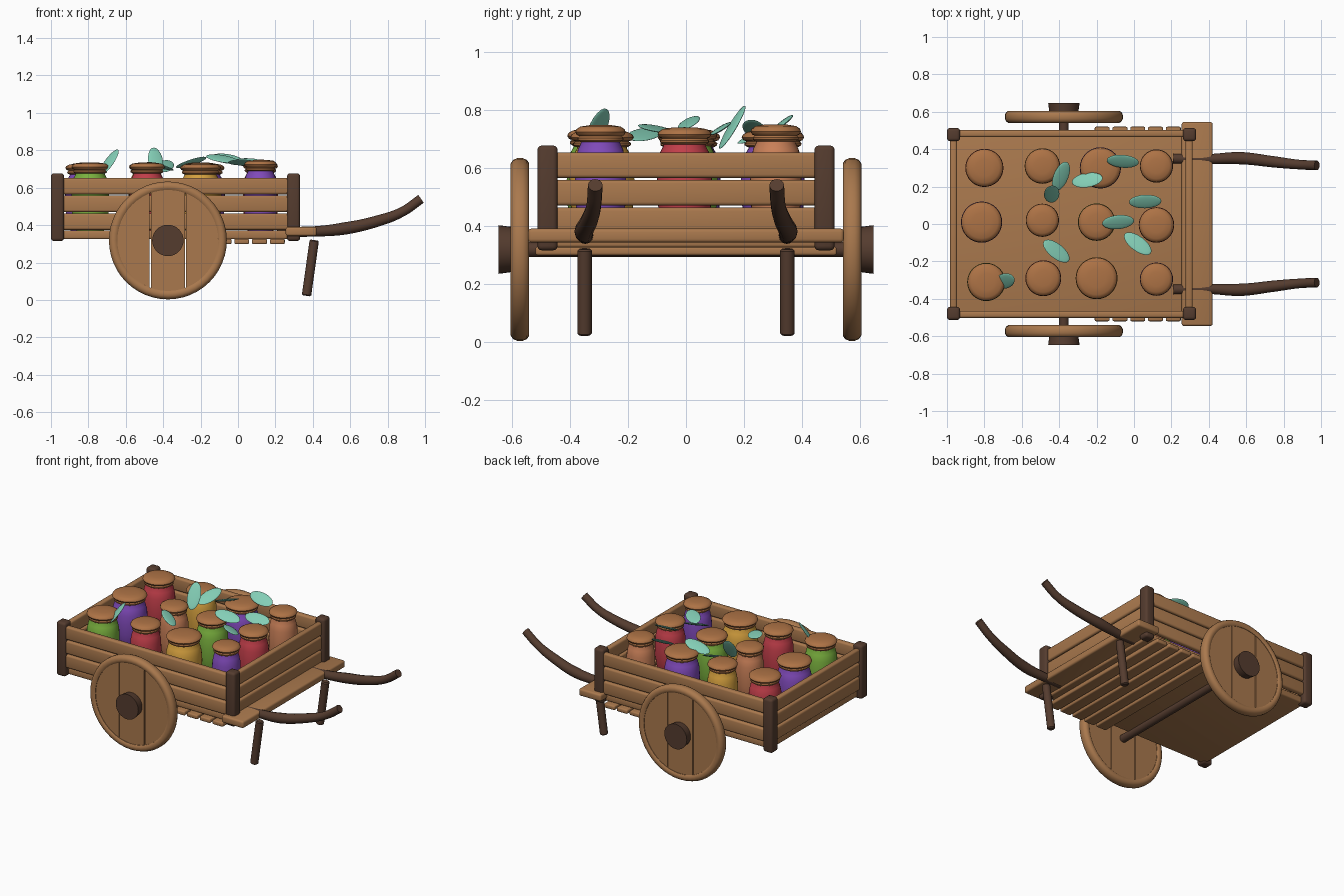
import bpy, bmesh, math
from mathutils import Vector, Matrix

if "Cube" in bpy.data.objects:
    bpy.data.objects.remove(bpy.data.objects["Cube"])


def material(name, rgb):
    m = bpy.data.materials.new(name)
    m.diffuse_color = (*rgb, 1)
    m.use_nodes = True
    m.node_tree.nodes["Principled BSDF"].inputs["Base Color"].default_value = m.diffuse_color
    return m


WOOD = material("wood", (0.40, 0.19, 0.075))
DARK = material("dark_wood", (0.09, 0.045, 0.028))
LEAF = material("leaf_teal", (0.23, 0.62, 0.47))
LID = material("lid_brown", (0.42, 0.17, 0.06))
GLAZE = {
    "red": material("red", (0.55, 0.05, 0.07)),
    "green": material("green", (0.20, 0.45, 0.05)),
    "purple": material("purple", (0.22, 0.07, 0.50)),
    "yellow": material("yellow", (0.68, 0.36, 0.05)),
    "clay": material("clay", (0.60, 0.22, 0.10)),
}


def finish(name, bm, mat, smooth=True):
    bmesh.ops.recalc_face_normals(bm, faces=bm.faces)
    me = bpy.data.meshes.new(name)
    bm.to_mesh(me)
    bm.free()
    ob = bpy.data.objects.new(name, me)
    bpy.context.collection.objects.link(ob)
    me.materials.append(mat)
    if smooth:
        bpy.ops.object.select_all(action='DESELECT')
        ob.select_set(True)
        bpy.context.view_layer.objects.active = ob
        bpy.ops.object.shade_smooth_by_angle(angle=math.radians(40))
    return ob


def box(name, lo, hi, mat, bevel=0.012):
    lo, hi = Vector(lo), Vector(hi)
    bm = bmesh.new()
    bmesh.ops.create_cube(bm, size=1, matrix=Matrix.Translation((lo + hi) / 2)
                          @ Matrix.Diagonal((*(hi - lo), 1)))
    bmesh.ops.bevel(bm, geom=bm.edges[:], offset=bevel, segments=3,
                    profile=0.5, affect='EDGES')
    return finish(name, bm, mat)


def lathe(name, profile, mat, matrix, closed=False, sides=32):
    """Turn (radius, height) points around local z."""
    bm = bmesh.new()
    rings = []
    for r, z in profile:
        if r == 0:
            rings.append([bm.verts.new((0, 0, z))] * sides)
        else:
            rings.append([bm.verts.new((r * math.cos(a), r * math.sin(a), z))
                          for a in (2 * math.pi * i / sides for i in range(sides))])
    pairs = list(zip(rings, rings[1:])) + ([(rings[-1], rings[0])] if closed else [])
    for a, b in pairs:
        for i in range(sides):
            j = (i + 1) % sides
            bm.faces.new(list(dict.fromkeys((a[i], a[j], b[j], b[i]))))
    bmesh.ops.transform(bm, matrix=matrix, verts=bm.verts)
    return finish(name, bm, mat)


def rod(name, a, b, r, mat, sides=20):
    a, b = Vector(a), Vector(b)
    d = b - a
    e = r * 0.25
    prof = [(0, 0), (r - e, 0), (r, e), (r, d.length - e), (r - e, d.length), (0, d.length)]
    return lathe(name, prof, mat, Matrix.Translation(a)
                 @ d.to_track_quat('Z', 'Y').to_matrix().to_4x4(), sides=sides)


# Cart bed: floor, underside planks, front cross board
box("floor", (-0.965, -0.48, 0.325), (0.295, 0.48, 0.37), WOOD, 0.01)
for i in range(5):
    x = -0.21 + 0.095 * i
    box("under_plank", (x, -0.52, 0.298), (x + 0.08, 0.52, 0.327), WOOD, 0.008)
box("front_board", (0.255, -0.545, 0.342), (0.42, 0.545, 0.39), WOOD)

# Side and end slats
for z in (0.375, 0.47, 0.565):
    for y in (-0.483, 0.483):
        box("side_slat", (-0.965, y - 0.019, z), (0.295, y + 0.019, z + 0.088), WOOD)
    for x in (-0.965, 0.295):
        box("end_slat", (x - 0.019, -0.48, z), (x + 0.019, 0.48, z + 0.088), WOOD)

# Corner posts
for x in (-0.965, 0.297):
    for y in (-0.478, 0.478):
        box("corner_post", (x - 0.035, y - 0.035, 0.315), (x + 0.035, y + 0.035, 0.677), DARK, 0.016)

# Axle
WX, WZ, WR = -0.375, 0.318, 0.315
rod("axle", (WX, -0.6, WZ), (WX, 0.6, WZ), 0.026, DARK)

for s in (-1, 1):
    # Wheel: rounded rim, three face planks, flared hub
    place = Matrix.Translation((WX, s * 0.573, WZ)) @ Matrix.Rotation(-s * math.pi / 2, 4, 'X')
    rim = [(0.27, -0.025), (0.28, -0.032), (0.297, -0.032), (0.309, -0.024), (WR, -0.010),
           (WR, 0.010), (0.309, 0.024), (0.297, 0.032), (0.28, 0.032), (0.27, 0.025)]
    lathe("wheel_rim", rim, WOOD, place, closed=True, sides=48)
    for lo, hi in ((-0.3, -0.098), (-0.091, 0.091), (0.098, 0.3)):
        bm = bmesh.new()
        bmesh.ops.create_cone(bm, cap_ends=True, segments=48, radius1=0.275,
                              radius2=0.275, depth=0.044)
        for cut, side in ((lo, -1), (hi, 1)):
            res = bmesh.ops.bisect_plane(bm, geom=bm.verts[:] + bm.edges[:] + bm.faces[:],
                                         plane_co=(cut, 0, 0), plane_no=(side, 0, 0),
                                         clear_outer=True)
            edges = [e for e in res["geom_cut"] if isinstance(e, bmesh.types.BMEdge)]
            if edges:
                bmesh.ops.holes_fill(bm, edges=edges)
        bmesh.ops.transform(bm, matrix=place, verts=bm.verts)
        finish("wheel_plank", bm, WOOD)
    lathe("wheel_hub", [(0, 0.015), (0.076, 0.015), (0.084, 0.074), (0, 0.074)], DARK, place)

    # Curved handle
    cu = bpy.data.curves.new("handle", 'CURVE')
    cu.dimensions = '3D'
    cu.bevel_depth = 0.03
    cu.bevel_resolution = 4
    cu.use_fill_caps = True
    cu.resolution_u = 6
    sp = cu.splines.new('BEZIER')
    path = [(0.21, 0.35, 0.365, 0.9), (0.40, 0.347, 0.366, 0.9), (0.57, 0.352, 0.382, 1.1),
            (0.75, 0.332, 0.423, 1.0), (0.88, 0.318, 0.472, 0.85), (0.978, 0.313, 0.54, 0.85)]
    sp.bezier_points.add(len(path) - 1)
    for p, (x, y, z, r) in zip(sp.bezier_points, path):
        p.co = (x, s * y, z)
        p.radius = r
        p.handle_left_type = p.handle_right_type = 'AUTO'
    cu.materials.append(DARK)
    bpy.context.collection.objects.link(bpy.data.objects.new("handle", cu))

    # Prop leg
    rod("prop_leg", (0.366, s * 0.35, 0.022), (0.408, s * 0.35, 0.32), 0.025, DARK)

# Jars: x, y, lid radius, top height, glaze
jars = [
    (-0.80, 0.30, 0.100, 0.735, "red"), (-0.815, 0.01, 0.108, 0.73, "purple"),
    (-0.79, -0.31, 0.100, 0.735, "green"), (-0.49, 0.31, 0.093, 0.735, "yellow"),
    (-0.49, 0.02, 0.087, 0.735, "clay"), (-0.485, -0.29, 0.094, 0.735, "red"),
    (-0.18, 0.30, 0.108, 0.73, "purple"), (-0.20, 0.01, 0.098, 0.735, "green"),
    (-0.20, -0.29, 0.110, 0.73, "yellow"), (0.12, 0.31, 0.087, 0.75, "clay"),
    (0.12, -0.005, 0.093, 0.74, "red"), (0.12, -0.295, 0.087, 0.748, "purple"),
]
for x, y, r, top, col in jars:
    base = Matrix.Translation((x, y, 0))
    n = top - 0.055
    body = [(0, 0.368), (0.72 * r, 0.368), (0.88 * r, 0.41), (1.0 * r, 0.48), (1.02 * r, 0.55),
            (0.99 * r, n - 0.07), (0.90 * r, n - 0.03), (0.78 * r, n - 0.008), (0.78 * r, n + 0.01), (0, n + 0.01)]
    lathe("jar_body", body, GLAZE[col], base)
    lid = [(0, n - 0.004), (0.80 * r, n - 0.004), (0.90 * r, n + 0.002), (0.91 * r, n + 0.010),
           (0.84 * r, n + 0.016), (0.94 * r, n + 0.020), (r, n + 0.030), (0.96 * r, n + 0.040),
           (0.80 * r, n + 0.049), (0.45 * r, n + 0.054), (0, n + 0.055)]
    lathe("jar_lid", lid, LID, base)

# Loose leaves: centre, long direction, rough facing direction
leaves = [
    ((-0.39, 0.255, 0.715), (0.35, 0.95, 0.35), (0.3, -0.3, 1)),
    ((-0.44, 0.16, 0.74), (-0.10, 0.5, 0.85), (0.3, -0.85, 0.5)),
    ((-0.25, 0.235, 0.735), (0.95, 0.12, 0.3), (-0.2, 0.4, 1)),
    ((-0.06, 0.335, 0.755), (0.98, -0.10, -0.15), (0, -0.7, 1)),
    ((0.06, 0.12, 0.735), (1, 0.03, -0.05), (0, -0.6, 1)),
    ((-0.085, 0.01, 0.755), (0.98, 0.08, -0.15), (0.2, -0.5, 1)),
    ((0.02, -0.105, 0.735), (0.8, -0.6, 0.05), (0.3, 0.2, 1)),
    ((-0.415, -0.145, 0.715), (0.78, -0.6, -0.2), (0.2, 0.3, 1)),
    ((-0.69, -0.305, 0.735), (0.5, 0.25, 0.75), (-0.6, -0.5, 0.6)),
]
for c, d, f in leaves:
    u = Vector(d).normalized()
    v = Vector(f).cross(u).normalized()
    w = u.cross(v)
    frame = Matrix((u, v, w)).transposed().to_4x4()
    bm = bmesh.new()
    bmesh.ops.create_uvsphere(bm, u_segments=20, v_segments=12, radius=1,
                              matrix=Matrix.Translation(c) @ frame
                              @ Matrix.Diagonal((0.087, 0.042, 0.007, 1)))
    finish("leaf", bm, LEAF)
